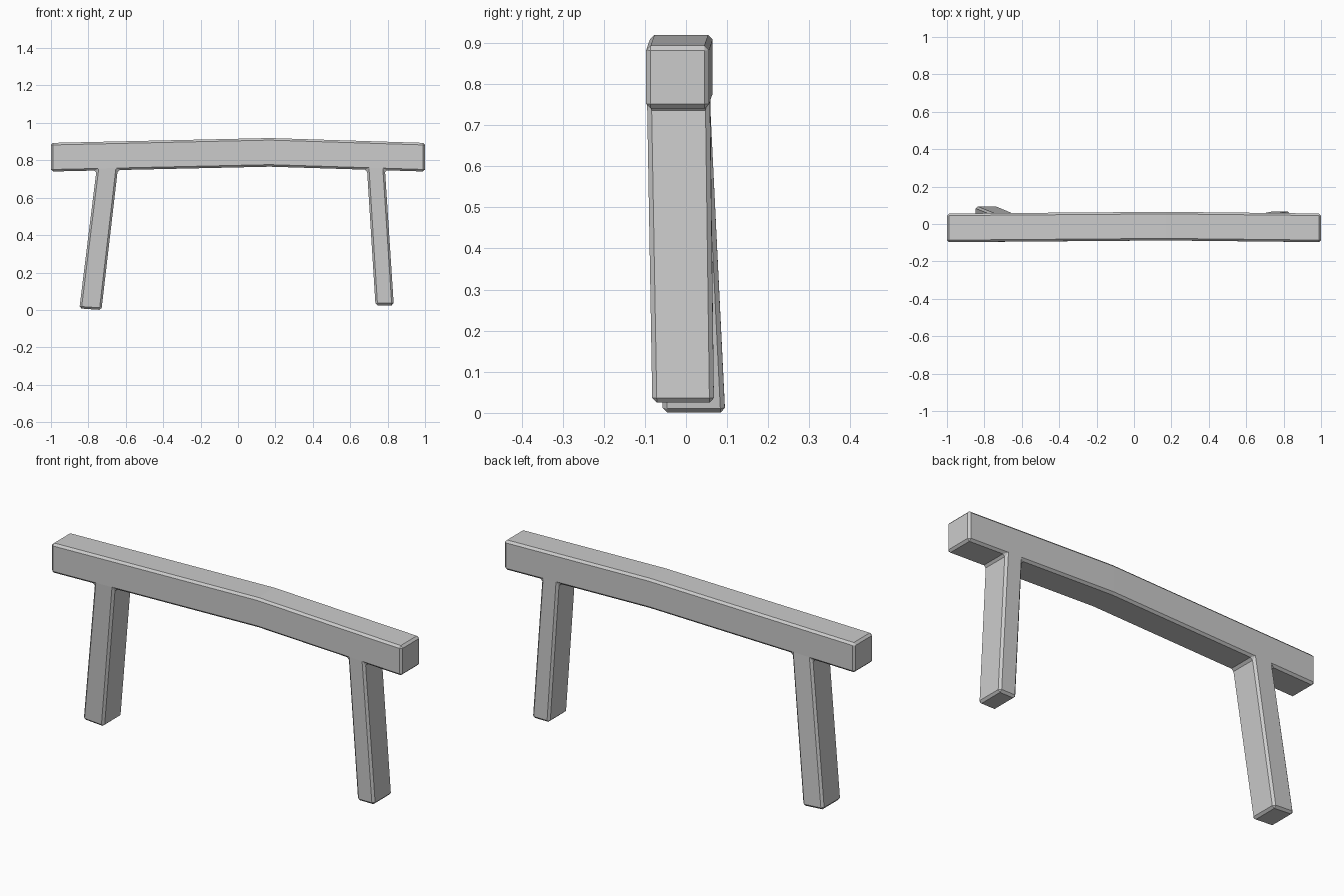
import bpy, bmesh

if "Cube" in bpy.data.objects:
    bpy.data.objects.remove(bpy.data.objects["Cube"])

DEPTH = 0.153     # thickness front to back
HEIGHT = 0.153    # height of the crossbeam
PEAK = 0.17       # where the beam bends

bm = bmesh.new()


def bend(x):
    """0 at the beam ends, 1 at the bend."""
    return (x + 1) / (PEAK + 1) if x < PEAK else (1 - x) / (1 - PEAK)


def section(x):
    """Rectangular ring of the beam: front/back bottom, back/front top."""
    y, z = -0.097 + 0.009 * bend(x), 0.74 + 0.026 * bend(x)
    return [bm.verts.new(p) for p in ((x, y, z), (x, y + DEPTH, z),
                                      (x, y + DEPTH, z + HEIGHT), (x, y, z + HEIGHT))]


def bridge(a, b, skip=()):
    n = len(a)
    for i in range(n):
        if i not in skip:
            bm.faces.new((a[i], a[(i + 1) % n], b[(i + 1) % n], b[i]))


# crossbeam, left open underneath where the legs join
stations = [-1, -0.757, -0.643, PEAK, 0.69, 0.786, 1]
rings = [section(x) for x in stations]
for i in range(len(rings) - 1):
    bridge(rings[i], rings[i + 1], skip=(0,) if i in (1, 4) else ())
bm.faces.new(rings[0])
bm.faces.new(rings[-1])


def leg(i, x0, x1, y0, y1, z0, z1):
    """Splayed leg grown from the opening between two beam rings."""
    a, b = rings[i], rings[i + 1]
    top = [a[0], b[0], b[1], a[1]]
    foot = [bm.verts.new(p) for p in ((x0, y0, z0), (x1, y0, z1),
                                      (x1, y1, z1), (x0, y1, z0))]
    bridge(top, foot)
    bm.faces.new(foot)


# left and right legs
leg(1, -0.848, -0.73, -0.056, 0.095, 0.008, 0.0)
leg(4, 0.735, 0.833, -0.082, 0.068, 0.025, 0.025)

bmesh.ops.recalc_face_normals(bm, faces=bm.faces)
mesh = bpy.data.meshes.new("crossbeam_with_legs")
bm.to_mesh(mesh)
bm.free()
frame = bpy.data.objects.new("crossbeam_with_legs", mesh)
bpy.context.collection.objects.link(frame)

# chamfered edges
bevel = frame.modifiers.new("chamfer", 'BEVEL')
bevel.width = 0.011
bevel.segments = 1
bevel.limit_method = 'ANGLE'
bevel.offset_type = 'OFFSET'
